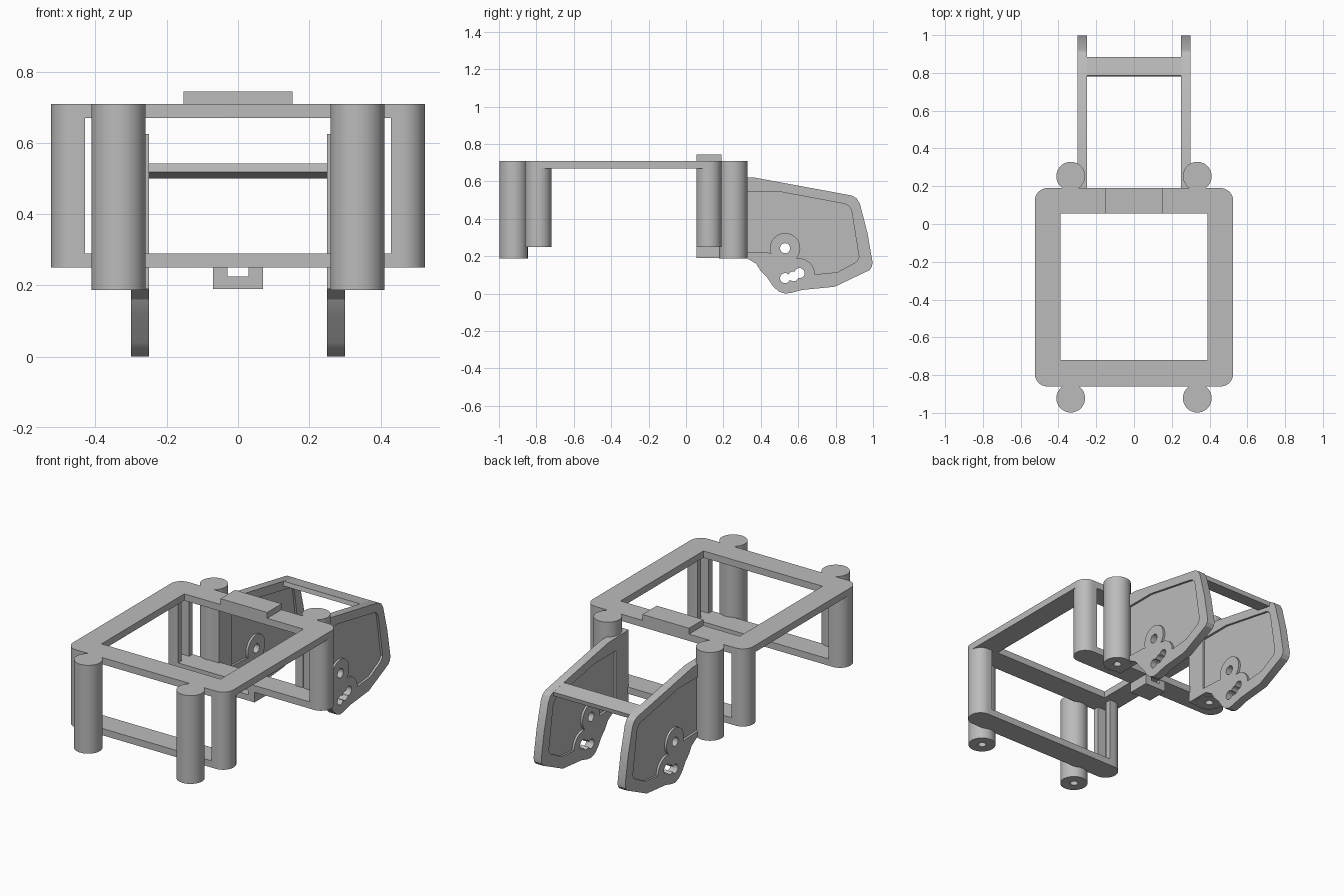
import bpy, bmesh, math

if "Cube" in bpy.data.objects:
    bpy.data.objects.remove(bpy.data.objects["Cube"])

grey = bpy.data.materials.new("plain_grey")
grey.diffuse_color = (0.5, 0.5, 0.5, 1)
grey.use_nodes = True
grey.node_tree.nodes["Principled BSDF"].inputs["Base Color"].default_value = grey.diffuse_color


def prism(name, pts, axis, lo, hi):
    """Extrude a 2D outline along an axis: x takes (y,z), y takes (x,z), z takes (x,y)."""
    place = {'x': lambda a, b, t: (t, a, b),
             'y': lambda a, b, t: (a, t, b),
             'z': lambda a, b, t: (a, b, t)}[axis]
    bm = bmesh.new()
    face = bm.faces.new([bm.verts.new(place(a, b, lo)) for a, b in pts])
    new = bmesh.ops.extrude_face_region(bm, geom=[face])['geom']
    shift = place(0, 0, hi - lo)
    bmesh.ops.translate(bm, vec=shift, verts=[v for v in new if isinstance(v, bmesh.types.BMVert)])
    bmesh.ops.recalc_face_normals(bm, faces=bm.faces[:])
    me = bpy.data.meshes.new(name)
    bm.to_mesh(me)
    bm.free()
    me.materials.append(grey)
    ob = bpy.data.objects.new(name, me)
    bpy.context.collection.objects.link(ob)
    return ob


def rect(x0, x1, y0, y1):
    return [(x0, y0), (x1, y0), (x1, y1), (x0, y1)]


def circle(cx, cy, r, n=40):
    return [(cx + r * math.cos(2 * math.pi * i / n), cy + r * math.sin(2 * math.pi * i / n)) for i in range(n)]


def round_rect(x0, x1, y0, y1, r, n=12):
    pts = []
    for k, (cx, cy) in enumerate([(x1 - r, y1 - r), (x0 + r, y1 - r), (x0 + r, y0 + r), (x1 - r, y0 + r)]):
        for i in range(n + 1):
            a = math.pi / 2 * (k + i / n)
            pts.append((cx + r * math.cos(a), cy + r * math.sin(a)))
    return pts


def apply_mod(ob, mod):
    bpy.context.view_layer.objects.active = ob
    bpy.ops.object.modifier_apply(modifier=mod.name)


def cut(ob, *cutters):
    for c in cutters:
        m = ob.modifiers.new("cut", 'BOOLEAN')
        m.operation, m.solver, m.object = 'DIFFERENCE', 'EXACT', c
        apply_mod(ob, m)
        bpy.data.objects.remove(c)


def mirror(ob):
    m = ob.modifiers.new("mirror", 'MIRROR')
    m.use_mirror_merge = False
    apply_mod(ob, m)


# Top frame with its square opening
frame = prism("top_frame", round_rect(-0.525, 0.525, -0.86, 0.19, 0.067), 'z', 0.67, 0.71)
cut(frame, prism("cutter", rect(-0.39, 0.39, -0.72, 0.055), 'z', 0.6, 0.8))

# Front and rear end walls: rounded posts joined by a lower bar, grooved inside
for name, y0, y1 in (("front_end_wall", -0.86, -0.72), ("rear_end_wall", 0.055, 0.19)):
    mid = (y0 + y1) / 2
    wall = prism(name, round_rect(-0.525, 0.525, y0, y1, 0.067), 'z', 0.25, 0.675)
    cut(wall,
        prism("cutter", rect(-0.43, 0.43, y0 - 0.1, y1 + 0.1), 'z', 0.29, 0.8),
        prism("cutter", rect(-0.485, 0.485, mid - 0.035, mid + 0.035), 'z', 0.29, 0.8))

# Raised pad on the rear rail and the loop beneath the rear bar
prism("raised_pad", rect(-0.153, 0.153, 0.7, 0.745), 'y', 0.055, 0.19)
prism("lower_loop", [(-0.07, 0.26), (-0.07, 0.19), (0.07, 0.19), (0.07, 0.26),
                     (0.03, 0.26), (0.03, 0.225), (-0.03, 0.225), (-0.03, 0.26)], 'y', 0.055, 0.187)

# Screw pillars with blind holes underneath
for name, y in (("front_pillars", -0.922), ("rear_pillars", 0.253)):
    pillar = prism(name, circle(0.335, y, 0.076, 48), 'z', 0.187, 0.71)
    cut(pillar, prism("cutter", circle(0.335, y, 0.022, 24), 'z', 0.1, 0.4))
    mirror(pillar)

# Side arms: plate recessed on both faces, leaving a rim and bosses
outline = [(0.18, 0.625), (0.37, 0.62), (0.885, 0.525), (0.912, 0.51), (0.93, 0.48), (0.97, 0.325),
           (0.997, 0.17), (0.995, 0.145), (0.98, 0.125), (0.795, 0.037), (0.62, 0.02), (0.565, 0.005),
           (0.53, 0.0), (0.495, 0.012), (0.465, 0.04), (0.435, 0.085), (0.40, 0.12), (0.375, 0.16),
           (0.325, 0.19), (0.18, 0.19)]
recess = [(0.30, 0.545), (0.50, 0.545), (0.85, 0.48), (0.872, 0.468), (0.885, 0.445), (0.925, 0.195),
          (0.912, 0.17), (0.81, 0.115), (0.69, 0.103), (0.62, 0.103), (0.56, 0.19), (0.435, 0.22), (0.30, 0.225)]
arm = prism("side_arms", outline, 'x', 0.25, 0.30)
for lo, hi in ((0.2, 0.263), (0.287, 0.35)):
    pocket = prism("pocket", recess, 'x', lo, hi)
    cut(pocket, prism("cutter", circle(0.53, 0.243, 0.081), 'x', 0.1, 0.4),
        prism("cutter", circle(0.60, 0.10, 0.09), 'x', 0.1, 0.4))
    cut(arm, pocket)
for y, z in ((0.53, 0.243), (0.53, 0.083), (0.575, 0.093), (0.607, 0.11)):
    cut(arm, prism("cutter", circle(y, z, 0.027, 24), 'x', 0.1, 0.4))
mirror(arm)

# Sloped bar joining the arms
prism("arm_cross_bar", [(0.785, 0.543), (0.885, 0.525), (0.88, 0.50), (0.78, 0.518)], 'x', -0.255, 0.255)

# Smooth the round parts while keeping edges sharp
bpy.ops.object.select_all(action='DESELECT')
for ob in bpy.data.objects:
    ob.select_set(True)
    bpy.context.view_layer.objects.active = ob
bpy.ops.object.shade_smooth_by_angle(angle=math.radians(25))
